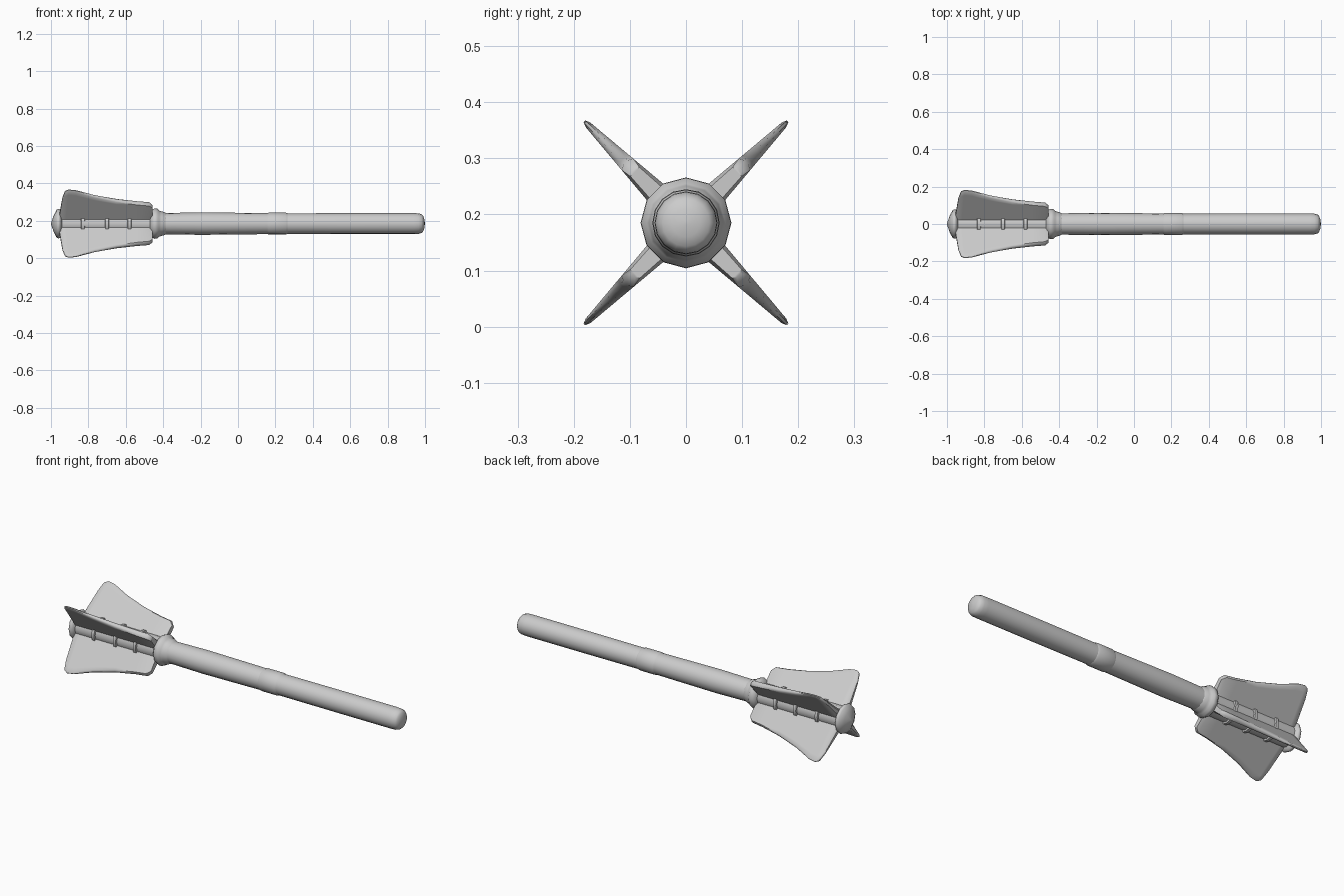
import bpy, bmesh, math
from mathutils import Matrix

if "Cube" in bpy.data.objects:
    bpy.data.objects.remove(bpy.data.objects["Cube"])

AXIS_Z = 0.185


def finish(name, bm, angle=40):
    bmesh.ops.remove_doubles(bm, verts=bm.verts, dist=1e-5)
    bmesh.ops.recalc_face_normals(bm, faces=bm.faces)
    mesh = bpy.data.meshes.new(name)
    bm.to_mesh(mesh)
    bm.free()
    ob = bpy.data.objects.new(name, mesh)
    bpy.context.collection.objects.link(ob)
    ob.location.z = AXIS_Z
    bpy.ops.object.select_all(action='DESELECT')
    ob.select_set(True)
    bpy.context.view_layer.objects.active = ob
    bpy.ops.object.shade_smooth_by_angle(angle=math.radians(angle))
    return ob


def lathe(name, profile, sides=12, angle=40):
    """Revolve (x, radius) points around the x axis."""
    bm = bmesh.new()
    rings = []
    for x, r in profile:
        rings.append([bm.verts.new((x, r * math.sin(2 * math.pi * i / sides),
                                    r * math.cos(2 * math.pi * i / sides)))
                      for i in range(sides)])
    for a, b in zip(rings, rings[1:]):
        for i in range(sides):
            j = (i + 1) % sides
            bm.faces.new((a[i], a[j], b[j], b[i]))
    bm.faces.new(rings[0])
    bm.faces.new(rings[-1])
    return finish(name, bm, angle)


# Shaft, grip and rounded butt
lathe("shaft", [(-0.44, 0.056), (-0.38, 0.057), (-0.2, 0.06), (0.0, 0.058),
                (0.17, 0.056)], 16)
lathe("shaft_ring", [(0.155, 0.055), (0.165, 0.059), (0.255, 0.059), (0.265, 0.055)], 16)
lathe("grip", [(0.25, 0.055), (0.6, 0.056), (0.94, 0.056), (0.965, 0.055),
               (0.982, 0.05), (0.99, 0.042), (0.996, 0.025), (0.999, 0.004)], 16, 60)

# Head core, collar, front cap
lathe("head_core", [(-0.965, 0.06), (-0.43, 0.06)])
lathe("collar", [(-0.47, 0.06), (-0.458, 0.076), (-0.445, 0.081), (-0.432, 0.08),
                 (-0.422, 0.07), (-0.41, 0.066), (-0.395, 0.062), (-0.385, 0.056)], 12, 50)
lathe("head_cap", [(-1.0, 0.003), (-0.985, 0.045), (-0.97, 0.074), (-0.96, 0.079),
                   (-0.952, 0.076), (-0.942, 0.06)], 12, 50)

# Raised bands between the flanges
for n, x in enumerate((-0.83, -0.70, -0.58)):
    lathe(f"head_band_{n + 1}", [(x - 0.011, 0.058), (x - 0.008, 0.067),
                                 (x + 0.008, 0.067), (x + 0.011, 0.058)], 16)

# Flange: outer edge as (root x, tip x, outer radius); thickness tapers outward
STATIONS = [(-0.958, -0.938, 0.20), (-0.945, -0.925, 0.245), (-0.92, -0.905, 0.256),
            (-0.87, -0.865, 0.25), (-0.77, -0.77, 0.213), (-0.65, -0.65, 0.18),
            (-0.54, -0.54, 0.16), (-0.475, -0.475, 0.152), (-0.458, -0.456, 0.132)]
LEVELS = (0.0, 0.3, 0.6, 0.85, 0.96, 1.0)


def flange(name, turn):
    bm = bmesh.new()
    sides = []
    for s in (1, -1):
        grid = []
        for i, (x0, x1, top) in enumerate(STATIONS):
            rim = {0: 0.45, len(STATIONS) - 1: 0.7}.get(i, 1.0)
            col = []
            for f in LEVELS:
                r = 0.04 + (top - 0.04) * f
                h = (0.024 - 0.019 * (r - 0.04) / 0.216) * rim
                if f == 1.0:
                    h *= 0.4
                col.append(bm.verts.new((x0 + (x1 - x0) * f, s * h, r)))
            grid.append(col)
        sides.append(grid)
        for a, b in zip(grid, grid[1:]):
            for k in range(len(LEVELS) - 1):
                bm.faces.new((a[k], a[k + 1], b[k + 1], b[k]))
    p, q = sides
    for i in range(len(STATIONS) - 1):
        for k in (0, -1):
            bm.faces.new((p[i][k], p[i + 1][k], q[i + 1][k], q[i][k]))
    for i in (0, -1):
        for k in range(len(LEVELS) - 1):
            bm.faces.new((p[i][k], p[i][k + 1], q[i][k + 1], q[i][k]))
    bmesh.ops.transform(bm, matrix=Matrix.Rotation(turn, 4, 'X'), verts=bm.verts)
    finish(name, bm, 45)


for n in range(4):
    flange(f"flange_{n + 1}", math.pi / 4 + n * math.pi / 2)
